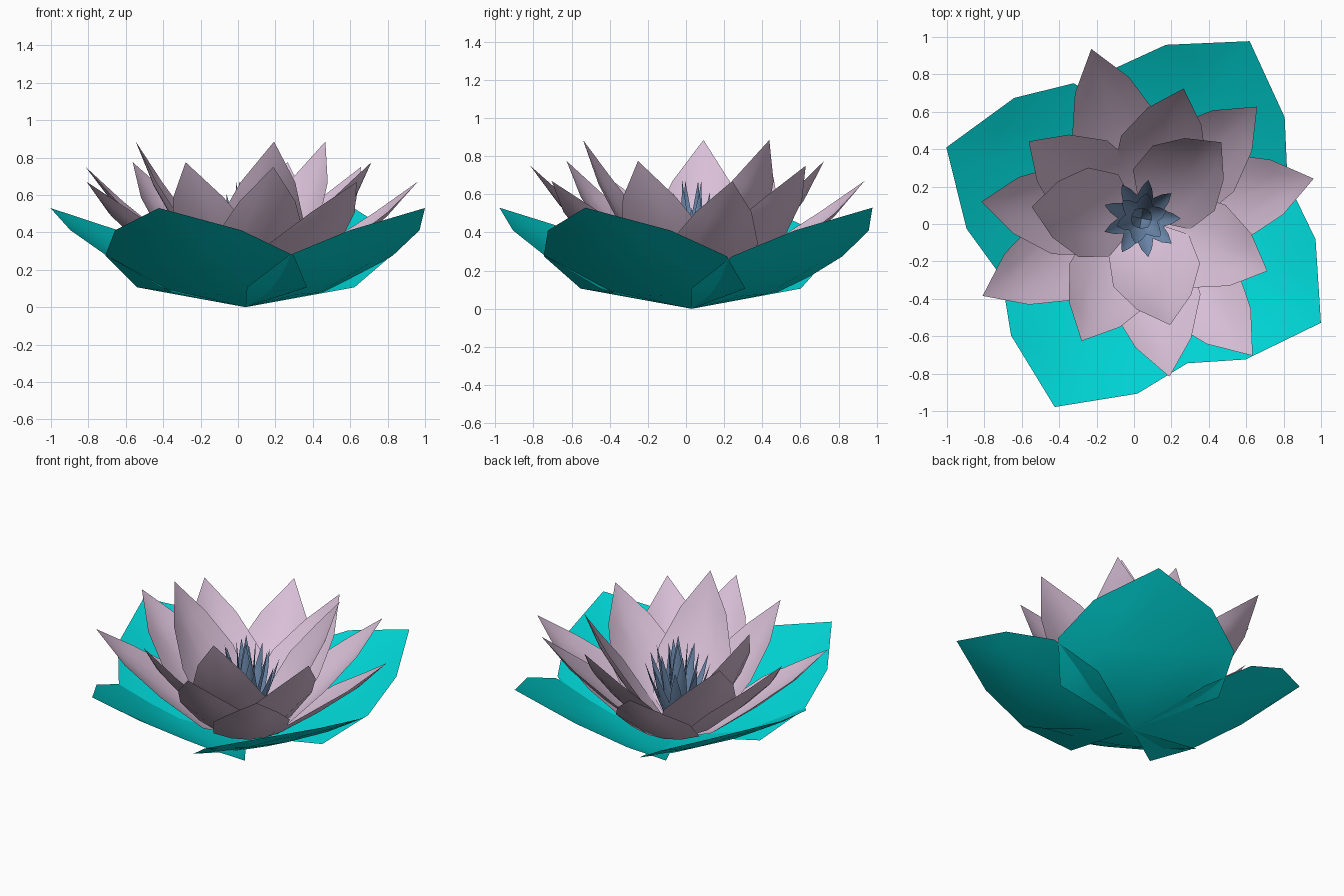
import bpy, math
from math import cos, sin, radians

if "Cube" in bpy.data.objects:
    bpy.data.objects.remove(bpy.data.objects["Cube"])

CX, CY = 0.04, 0.03  # flower axis


def material(name, color):
    m = bpy.data.materials.new(name)
    m.diffuse_color = (*color, 1)
    m.use_nodes = True
    m.node_tree.nodes["Principled BSDF"].inputs["Base Color"].default_value = m.diffuse_color
    return m


teal = material("leaf_teal", (0.0, 0.68, 0.68))
pink = material("petal_pink", (0.70, 0.53, 0.69))
blue = material("stamen_blue", (0.18, 0.30, 0.50))


def petal(name, angle, reach, height, rows, width, dip, mat):
    """Cupped blade from the flower axis to a tip; rows = (reach, height, half width, cup)."""
    a = radians(angle)
    slope = math.atan2(height, reach)

    def place(r, w, z):
        return (CX + r * cos(a) - w * sin(a), CY + r * sin(a) + w * cos(a), z)

    cols = (-1, -0.5, 0, 0.5, 1)
    verts = [place(0, 0, 0)]
    for fr, fz, fw, fd in rows:
        for c in cols:
            d = dip * fd * (1 - c * c)
            verts.append(place(reach * fr + d * sin(slope), width * fw * c,
                               max(0, height * fz - d * cos(slope))))
    verts.append(place(reach, 0, height))
    n, tip = len(cols), len(verts) - 1
    faces = []
    for c in range(n - 1):
        faces.append((0, 1 + c, 2 + c))
        for k in range(len(rows) - 1):
            i = 1 + k * n + c
            faces.append((i, i + n, i + n + 1, i + 1))
        i = 1 + (len(rows) - 1) * n + c
        faces.append((i, tip, i + 1))
    faces = [f if len(f) == 4 or f[0] else (f[0], f[1], f[2]) for f in faces]
    me = bpy.data.meshes.new(name)
    me.from_pydata(verts, [], faces)
    me.materials.append(mat)
    me.shade_smooth()
    ob = bpy.data.objects.new(name, me)
    bpy.context.collection.objects.link(ob)


LEAF = [(0.27, 0.20, 0.90, 0.7), (0.53, 0.52, 1.0, 1.0), (0.775, 0.775, 0.67, 0.6)]
PETAL = [(0.25, 0.21, 0.92, 0.8), (0.53, 0.51, 1.0, 1.0), (0.785, 0.755, 0.63, 0.6)]

# Broad outer leaves
for i, ang in enumerate((58.6, 160, 245.3, 329.8)):
    petal(f"leaf_{i + 1}", ang, 1.11, 0.53, LEAF, 0.555, 0.06, teal)

# Pink petals in four rings, low to steep: reach, tip height, angles
rings = [
    (0.945, 0.67, (13, 106.5, 206, 309)),
    (0.86, 0.75, (44, 174, 280)),
    (0.73, 0.775, (72, 145.7, 244, 337.3)),
    (0.59, 0.885, (43.6, 174, 285)),
]
for k, (reach, height, angles) in enumerate(rings):
    for i, ang in enumerate(angles):
        petal(f"petal_ring{k + 1}_{i + 1}", ang, reach, height, PETAL, 0.24, 0.06, pink)

# Slim pointed stamens in the centre
for k, (reach, height, count) in enumerate([(0.21, 0.53, 9), (0.14, 0.61, 6), (0.06, 0.67, 4)]):
    for i in range(count):
        petal(f"stamen_ring{k + 1}_{i + 1}", 360 * i / count + 17 * k, reach, height,
              PETAL, 0.045, 0.015, blue)
